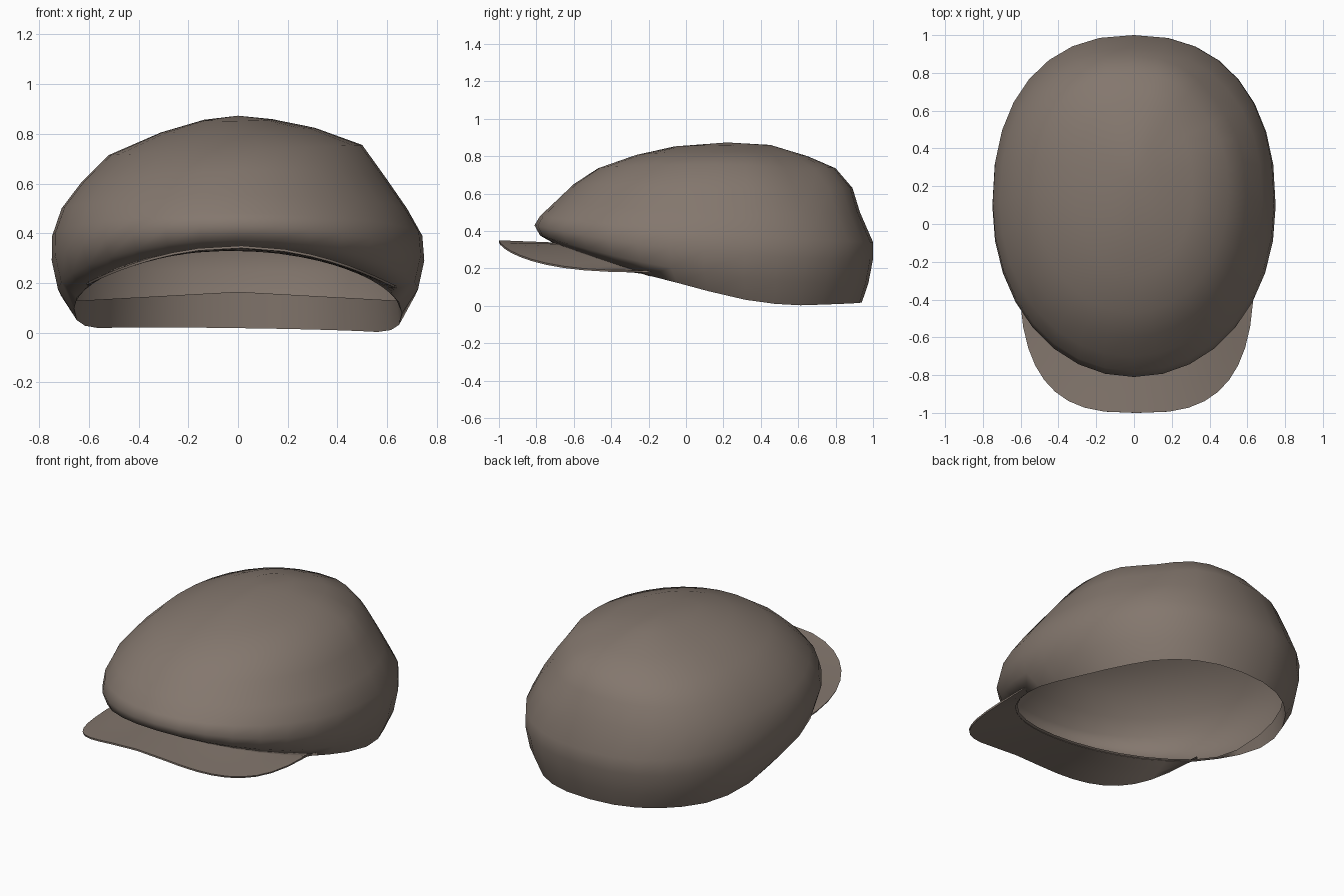
import bpy, math
from mathutils import Vector

if "Cube" in bpy.data.objects:
    bpy.data.objects.remove(bpy.data.objects["Cube"])

SEG = 32  # points around the crown

cloth = bpy.data.materials.new("taupe_cloth")
cloth.diffuse_color = (0.23, 0.185, 0.155, 1)
cloth.use_nodes = True
cloth.node_tree.nodes["Principled BSDF"].inputs["Base Color"].default_value = cloth.diffuse_color


def make(name, verts, faces, angle, thickness=0):
    mesh = bpy.data.meshes.new(name)
    mesh.from_pydata(verts, [], faces)
    mesh.materials.append(cloth)
    obj = bpy.data.objects.new(name, mesh)
    bpy.context.collection.objects.link(obj)
    bpy.ops.object.select_all(action='DESELECT')
    obj.select_set(True)
    bpy.context.view_layer.objects.active = obj
    if thickness:
        mod = obj.modifiers.new("thickness", 'SOLIDIFY')
        mod.thickness = thickness
        mod.offset = -1
        bpy.ops.object.modifier_apply(modifier=mod.name)
    bpy.ops.object.shade_smooth_by_angle(angle=math.radians(angle))
    return obj


def power(v, n):
    return math.copysign(abs(v) ** (2 / n), v)


def ring_point(ring, a):
    """Point on a tilted oval: rounder at the front, squarer at the back."""
    yf, zf, yb, zb, hw, zs, skew, shift = ring
    n = 2.3 if math.sin(a) > 0 else 2.05
    x, t = hw * power(math.cos(a), n), power(math.sin(a), n)
    y = (yf + yb) / 2 + t * (yb - yf) / 2
    z = zs + (zb - zf) / 2 * t + ((zf + zb) / 2 - zs) * t * t
    return (x + shift, y, z + skew * x)


# Height of the opening's edge from front to back
EDGE = [(-0.70, 0.33), (-0.5, 0.262), (-0.2, 0.17), (0, 0.12), (0.2, 0.065),
        (0.4, 0.024), (0.6, 0.010), (0.95, 0.018)]


def rim_point(a):
    x, y, z = ring_point(RINGS[0], a)
    for (y0, z0), (y1, z1) in zip(EDGE, EDGE[1:]):
        if y0 - 1e-4 <= y <= y1:
            z = z0 + (z1 - z0) * (y - y0) / (y1 - y0)
    return (x, y, z - 0.014 * x)


# Crown rings: front y, front z, back y, back z, half width, side z, skew, x shift
RINGS = [
    (-0.70, 0.33, 0.94, 0.02, 0.66, 0.085, 0, 0),
    (-0.78, 0.375, 0.975, 0.12, 0.725, 0.175, 0, 0),
    (-0.81, 0.43, 1.00, 0.25, 0.75, 0.29, 0, 0),
    (-0.78, 0.48, 1.00, 0.34, 0.745, 0.39, 0, -0.003),
    (-0.70, 0.555, 0.93, 0.50, 0.695, 0.50, 0, -0.015),
    (-0.60, 0.65, 0.89, 0.63, 0.612, 0.615, 0.02, -0.02),
    (-0.47, 0.735, 0.80, 0.735, 0.51, 0.735, 0.04, -0.01),
    (-0.27, 0.805, 0.65, 0.80, 0.31, 0.815, 0.03, 0),
    (-0.06, 0.852, 0.45, 0.86, 0.14, 0.857, 0.01, 0),
]

# Soft dent in the cloth near the right rear of the crown
DENT, CORE = Vector((0.42, 0.66, 0.73)), Vector((0, 0.2, 0.3))


def dented(p):
    p = Vector(p)
    pull = 0.04 * math.exp(-((p - DENT).length / 0.2) ** 2)
    return tuple(p + (CORE - p).normalized() * pull)


# Crown with a folded band inside the back of the opening
angles = [2 * math.pi * j / SEG for j in range(SEG)]
verts = []
for a in angles:
    x, y, z = rim_point(a)
    verts.append((x * 0.985, 0.12 + (y - 0.12) * 0.985,
                  max(z + 0.008, 0.128 + 0.036 * (1 - abs(x) / 0.66))))
verts += [rim_point(a) for a in angles]
for ring in RINGS[1:]:
    verts += [dented(ring_point(ring, a)) for a in angles]
rows = len(RINGS) + 1
faces = []
for i in range(rows - 1):
    for j in range(SEG):
        k = (j + 1) % SEG
        faces.append((i * SEG + j, i * SEG + k, (i + 1) * SEG + k, (i + 1) * SEG + j))
top = len(verts)
verts.append((0, 0.22, 0.873))
faces += [((rows - 1) * SEG + j, (rows - 1) * SEG + (j + 1) % SEG, top) for j in range(SEG)]
make("crown", verts, faces, 80)

# Arched brim between the front of the rim and a wide rounded edge
N, M = 20, 3
verts, faces = [], []
for j in range(N + 1):
    s = j / N
    ix, iy, iz = rim_point(math.pi * (1.12 + 0.76 * s))
    b = math.pi * (1 + s)
    ox = 0.014 + 0.622 * power(math.cos(b), 2.9)
    oy = -0.18 + 0.82 * power(math.sin(b), 2.9)
    inner = (ix, iy, iz + 0.008)
    outer = (ox, oy, 0.35 - 0.40 * ox * ox)
    for i in range(M + 1):
        f = i / M
        verts.append(tuple(p + (q - p) * f for p, q in zip(inner, outer)))
for j in range(N):
    for i in range(M):
        p = j * (M + 1) + i
        faces.append((p, p + 1, p + M + 2, p + M + 1))
make("brim", verts, faces, 40, thickness=0.01)
